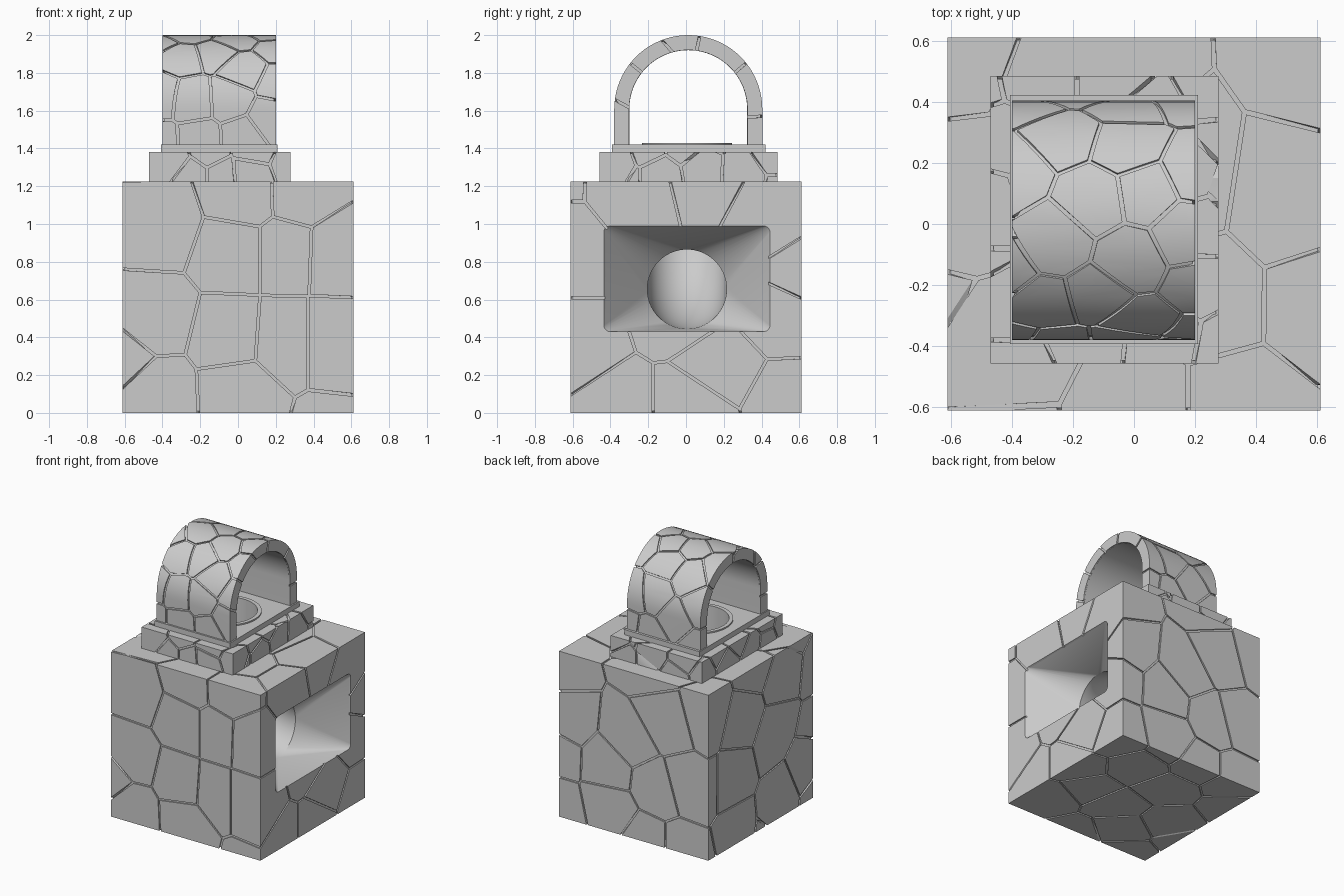
import bpy, bmesh, random
from math import sin, cos, pi, radians
from mathutils import Vector

if "Cube" in bpy.data.objects:
    bpy.data.objects.remove(bpy.data.objects["Cube"])

random.seed(7)
GAP, DEPTH = 0.013, 0.012      # stone joint width, stone slab thickness
YC = 0.005                     # centre line of the chute
INSET = 0.009                  # how far the core sits behind the stone faces


def finish(name, me, cutter=None, solid=0):
    ob = bpy.data.objects.new(name, me)
    bpy.context.collection.objects.link(ob)
    bpy.ops.object.select_all(action='DESELECT')
    bpy.context.view_layer.objects.active = ob
    ob.select_set(True)
    if solid:
        m = ob.modifiers.new("thick", 'SOLIDIFY')
        m.thickness, m.offset, m.use_even_offset = solid, -1, True
        bpy.ops.object.modifier_apply(modifier=m.name)
    if cutter:
        m = ob.modifiers.new("cut", 'BOOLEAN')
        m.operation, m.solver, m.object = 'DIFFERENCE', 'EXACT', cutter
        bpy.ops.object.modifier_apply(modifier=m.name)
    bpy.ops.object.shade_smooth_by_angle(angle=radians(28))
    return ob


def to_mesh(name, bm):
    bmesh.ops.recalc_face_normals(bm, faces=bm.faces[:])
    me = bpy.data.meshes.new(name)
    bm.to_mesh(me)
    bm.free()
    return me


def box(lo, hi):
    bm = bmesh.new()
    bmesh.ops.create_cube(bm, size=1)
    for v in bm.verts:
        v.co = Vector([l + (c + 0.5) * (h - l) for c, l, h in zip(v.co, lo, hi)])
    return bm


def loft(rings, cap=True):
    bm = bmesh.new()
    rows = [[bm.verts.new(p) for p in r] for r in rings]
    n = len(rings[0])
    for a, b in zip(rows, rows[1:]):
        for i in range(n):
            j = (i + 1) % n
            bm.faces.new((a[i], a[j], b[j], b[i]))
    if cap:
        bm.faces.new(rows[0])
        bm.faces.new(rows[-1])
    return bm


def scatter(bm, count, dist, seeds=()):
    """Spread well-spaced stone centres over a surface of quads."""
    seeds = list(seeds)
    faces = bm.faces[:]
    weights = [f.calc_area() for f in faces]
    for _ in range(count * 30):
        if len(seeds) >= count:
            break
        c = [v.co for v in random.choices(faces, weights)[0].verts]
        s, t = random.random(), random.random()
        p = c[0].lerp(c[1], s).lerp(c[3].lerp(c[2], s), t)
        if all((p - q).length > dist for q in seeds):
            seeds.append(p)
    return seeds


def stones(name, bm, seeds, cutter=None):
    """Break a surface into cells around the seeds, thickened into slabs."""
    bmesh.ops.recalc_face_normals(bm, faces=bm.faces[:])
    verts, faces = [], []
    for s in seeds:
        cell = bm.copy()
        for o in seeds:
            if o is s or not cell.verts:
                continue
            n = (o - s).normalized()
            bmesh.ops.bisect_plane(cell, geom=cell.verts[:] + cell.edges[:] + cell.faces[:],
                                   dist=1e-5, plane_co=(s + o) / 2 - n * GAP / 2,
                                   plane_no=n, clear_outer=True)
        cell.verts.index_update()
        base = len(verts)
        verts += [v.co.copy() for v in cell.verts]
        faces += [[base + v.index for v in f.verts] for f in cell.faces]
        cell.free()
    bm.free()
    me = bpy.data.meshes.new(name)
    me.from_pydata(verts, [], faces)
    return finish(name, me, cutter, DEPTH)


# chute cutter: rectangular mouth -> funnel -> elbow -> vertical shaft
def section(hw, hh, r):
    pts = []
    for q, (sx, sy) in enumerate(((1, 1), (-1, 1), (-1, -1), (1, -1))):
        for k in range(12):
            a = (q + (k + 0.5) / 12) * pi / 2
            pts.append((sx * (hw - r) + r * cos(a), sy * (hh - r) + r * sin(a)))
    return pts


mouth, pipe = section(0.44, 0.28, 0.035), section(0.21, 0.21, 0.21)
rings = [[(0.66, YC + u, 0.71 + v) for u, v in mouth],
         [(0.612, YC + u, 0.71 + v) for u, v in mouth]]
for i in range(17):
    a = i / 16 * pi / 2
    rings.append([(0.32 - (0.42 - v) * sin(a), YC + u, 1.075 - (0.42 - v) * cos(a))
                  for u, v in pipe])
rings.append([(-0.1 + v, YC + u, 1.5) for u, v in pipe])
cutter = finish("chute_cutter", to_mesh("chute_cutter", loft(rings)))
cutter.hide_render = True
cutter.display_type = 'WIRE'

# main block: core plus stone facing
B = 0.612
finish("block_core", to_mesh("block_core", box((-B + INSET, -B + INSET, INSET),
       (B - INSET, B - INSET, 1.225 - INSET))), cutter)
front = [(-0.42, 1.0), (-0.45, 0.5), (-0.43, 0.1), (-0.02, 0.86), (-0.04, 0.4),
         (0.0, 0.12), (0.25, 0.86), (0.24, 0.38), (0.52, 0.85), (0.5, 0.38),
         (0.33, 1.16), (0.03, 1.15)]
skin = box((-B, -B, 0), (B, B, 1.225))
seeds = scatter(skin, 50, 0.27, [Vector((x, -B, z)) for x, z in front])
stones("block_stones", skin, seeds, cutter)

# stepped base under the arch
lo, hi = Vector((-0.47, -0.457, 1.225)), Vector((0.277, 0.485, 1.382))
ins = Vector((INSET, INSET, INSET))
finish("base_core", to_mesh("base_core", box(lo + Vector((INSET, INSET, -0.025)), hi - ins)), cutter)
skin = box(lo, hi)
stones("base_stones", skin, scatter(skin, 40, 0.15), cutter)

# thin floor plate and raised rim round the shaft
finish("floor_plate", to_mesh("floor_plate", box((-0.407, -0.393, 1.37), (0.21, 0.422, 1.42))), cutter)
rim = section(0.238, 0.238, 0.238)
finish("shaft_rim", to_mesh("shaft_rim", loft([[(-0.1 + u, YC + v, z) for u, v in rim]
       for z in (1.40, 1.43)])), cutter)


# barrel arch: profile of straight legs and a half circle
def arch_line(r, x):
    pts = [(x, 0.012 + r, 1.415)]
    pts += [(x, 0.012 + r * cos(i / 40 * pi), 1.608 + r * sin(i / 40 * pi)) for i in range(41)]
    return pts + [(x, 0.012 - r, 1.415)]


X0, X1, RO, RI = -0.4, 0.2, 0.392, 0.312
core = loft([arch_line(RO - INSET, x) + arch_line(RI, x)[::-1]
             for x in (X0 + INSET, X1 - INSET)])
finish("arch_core", to_mesh("arch_core", core))

# arch stones wrap the outside and both end faces, leaving the inside smooth
lines = [arch_line(RI + 0.001, X0), arch_line(RO, X0), arch_line(RO, X1), arch_line(RI + 0.001, X1)]
skin = bmesh.new()
rows = [[skin.verts.new(p) for p in l] for l in lines]
for a, b in zip(rows, rows[1:]):
    for i in range(len(a) - 1):
        skin.faces.new((a[i], b[i], b[i + 1], a[i + 1]))
bmesh.ops.recalc_face_normals(skin, faces=skin.faces[:])
skin.faces.ensure_lookup_table()
mid = skin.faces[len(lines[0]) - 1 + 20]
if mid.normal.z < 0:
    bmesh.ops.reverse_faces(skin, faces=skin.faces[:])
seeds = scatter(skin, 34, 0.17)
verts = len(seeds)
# stones() recalculates normals; the open shell keeps facing out
stones("arch_stones", skin, seeds)
